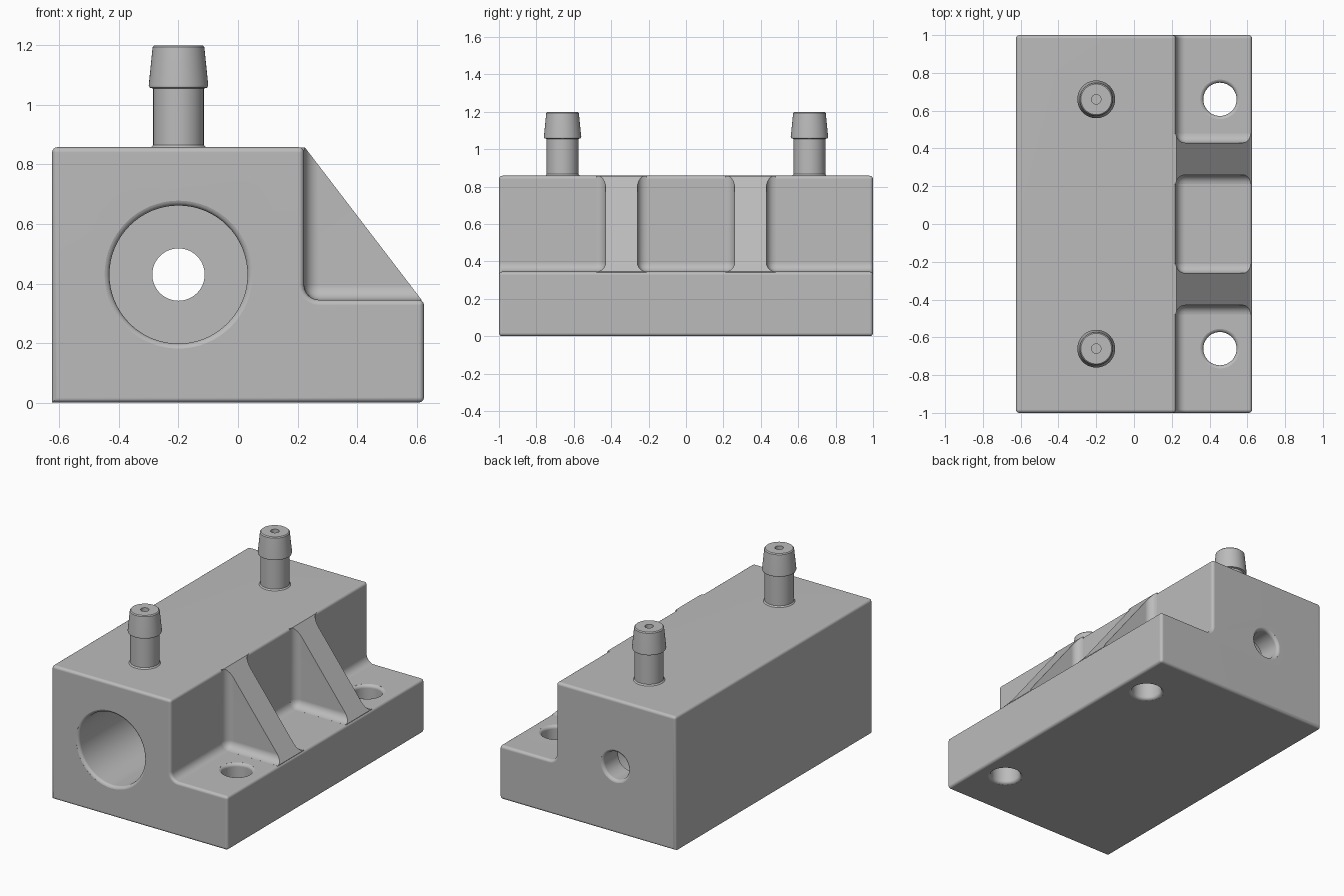
import bpy, bmesh, math
from mathutils import Matrix, Vector

if "Cube" in bpy.data.objects:
    bpy.data.objects.remove(bpy.data.objects["Cube"], do_unlink=True)

X0, X1, STEP_X = -0.625, 0.625, 0.222
TOP, STEP_Z = 0.858, 0.345
BORE_X, BORE_Z, PORT_Y = -0.2, 0.43, 0.66
RIB_IN, RIB_OUT, FILLET = 0.26, 0.43, 0.05
ALONG_Y = Matrix.Rotation(-math.pi / 2, 4, 'X')

grey = bpy.data.materials.new("grey plastic")
grey.use_nodes = True
grey.diffuse_color = (0.5, 0.5, 0.5, 1)
grey.node_tree.nodes["Principled BSDF"].inputs["Base Color"].default_value = (0.5, 0.5, 0.5, 1)


def finish_mesh(bm, name):
    bmesh.ops.recalc_face_normals(bm, faces=bm.faces[:])
    mesh = bpy.data.meshes.new(name)
    bm.to_mesh(mesh)
    bm.free()
    mesh.materials.append(grey)
    obj = bpy.data.objects.new(name, mesh)
    bpy.context.collection.objects.link(obj)
    return obj


def prism(points, y0, y1):
    """Extrude an x-z outline along y."""
    bm = bmesh.new()
    face = bm.faces.new([bm.verts.new((x, y0, z)) for x, z in points])
    new = bmesh.ops.extrude_face_region(bm, geom=[face])["geom"]
    bmesh.ops.translate(bm, vec=(0, y1 - y0, 0),
                        verts=[v for v in new if isinstance(v, bmesh.types.BMVert)])
    bmesh.ops.recalc_face_normals(bm, faces=bm.faces[:])
    return bm


def lathe(name, profile, place, closed=False):
    """Revolve (radius, height) points about z, then place the result."""
    bm = bmesh.new()
    vs = [bm.verts.new((r, 0, h)) for r, h in profile]
    pairs = list(zip(vs, vs[1:])) + ([(vs[-1], vs[0])] if closed else [])
    es = [bm.edges.new(p) for p in pairs]
    bmesh.ops.spin(bm, geom=vs + es, cent=(0, 0, 0), axis=(0, 0, 1),
                   angle=math.tau, steps=64)
    bmesh.ops.remove_doubles(bm, verts=bm.verts[:], dist=1e-5)
    bm.transform(place)
    return finish_mesh(bm, name)


def drill(name, r, a, b, place, flare_a=False, flare_b=False, f=0.02):
    """Hole cutter with rounded mouths where flared."""
    def mouth(end, inward):
        arc = [math.radians(t) for t in (10, 30, 50, 70, 90)]
        pts = [(r + f - f * math.sin(t), end + inward * f * (1 - math.cos(t))) for t in arc]
        out = end - inward * 0.05
        return [(0, out), (pts[0][0], out)] + pts
    start = mouth(a, 1) if flare_a else [(0, a), (r, a)]
    stop = mouth(b, -1) if flare_b else [(0, b), (r, b)]
    return lathe(name, start + stop[::-1], place)


def pocket(y0, y1):
    """Rounded box that leaves filleted corners beside a rib."""
    bm = bmesh.new()
    bmesh.ops.create_cube(bm, size=1)
    lo, hi = Vector((STEP_X, y0, STEP_Z)), Vector((1, y1, 1.2))
    bm.transform(Matrix.Translation((lo + hi) / 2) @ Matrix.Diagonal((*(hi - lo), 1)))
    bmesh.ops.bevel(bm, geom=bm.edges[:], offset=FILLET, segments=6,
                    profile=0.5, affect='EDGES')
    return finish_mesh(bm, "pocket_cutter")


def cut(obj, cutters):
    bpy.context.view_layer.objects.active = obj
    for c in cutters:
        c.hide_render = True
        mod = obj.modifiers.new("cut", 'BOOLEAN')
        mod.operation, mod.solver, mod.object = 'DIFFERENCE', 'EXACT', c
        bpy.ops.object.modifier_apply(modifier=mod.name)
    for c in cutters:
        bpy.data.objects.remove(c, do_unlink=True)


def smooth(obj):
    bpy.ops.object.select_all(action='DESELECT')
    obj.select_set(True)
    bpy.context.view_layer.objects.active = obj
    bpy.ops.object.shade_smooth_by_angle(angle=math.radians(32))
    mod = obj.modifiers.new("even shading", 'WEIGHTED_NORMAL')
    mod.keep_sharp = True


# Stepped body: filleted inner corner, rounded outer edges
arc = [math.radians(90 * i / 6) for i in range(7)]
corner = [(STEP_X + FILLET * (1 - math.sin(t)), STEP_Z + FILLET * (1 - math.cos(t))) for t in arc]
bm = prism([(X0, 0), (X1, 0), (X1, STEP_Z)] + corner + [(STEP_X, TOP), (X0, TOP)], -1, 1)


def rounded(e):
    sharp = e.calc_face_angle() > math.radians(40)
    lower_left = all(v.co.x < X0 + 0.01 and v.co.z < 0.01 for v in e.verts)
    return sharp and not lower_left


bmesh.ops.bevel(bm, geom=[e for e in bm.edges if rounded(e)], offset=0.018,
                segments=4, profile=0.5, affect='EDGES')
body = finish_mesh(bm, "body")

# Main bore, rear outlet, bolt holes and port drillings
axis = Matrix.Translation((BORE_X, 0, BORE_Z)) @ ALONG_Y
cutters = [drill("bore_cutter", 0.232, -1, 0.85, axis, flare_a=True),
           drill("outlet_cutter", 0.088, 0.7, 1, axis, flare_b=True)]
for y in (-PORT_Y, PORT_Y):
    cutters.append(drill("bolt_cutter", 0.088, 0, STEP_Z,
                         Matrix.Translation((0.455, y, 0)), True, True))
    cutters.append(drill("port_cutter", 0.025, 0.5, 1, Matrix.Translation((BORE_X, y, 0))))
cut(body, cutters)
smooth(body)

# Sloped ribs with filleted feet
outline = [(0.15, 0.3), (0.61, 0.3), (0.617, STEP_Z), (STEP_X + 0.003, TOP - 0.001), (0.15, TOP - 0.001)]
for side, name in ((-1, "front_rib"), (1, "back_rib")):
    y0, y1 = sorted((side * (RIB_IN - 0.049), side * (RIB_OUT + 0.049)))
    rib = finish_mesh(prism(outline, y0, y1), name)
    outer = sorted((side * RIB_OUT, side * 1.2))
    cut(rib, [pocket(-RIB_IN, RIB_IN), pocket(*outer)])
    smooth(rib)

# Barbed hose fittings
barb = [(0.025, 0.84), (0.092, 0.84), (0.092, 0.858), (0.085, 0.866), (0.085, 1.055),
        (0.097, 1.058), (0.1, 1.066), (0.087, 1.194), (0.081, 1.2), (0.025, 1.2)]
for y, name in ((-PORT_Y, "front_hose_barb"), (PORT_Y, "back_hose_barb")):
    smooth(lathe(name, barb, Matrix.Translation((BORE_X, y, 0)), closed=True))
